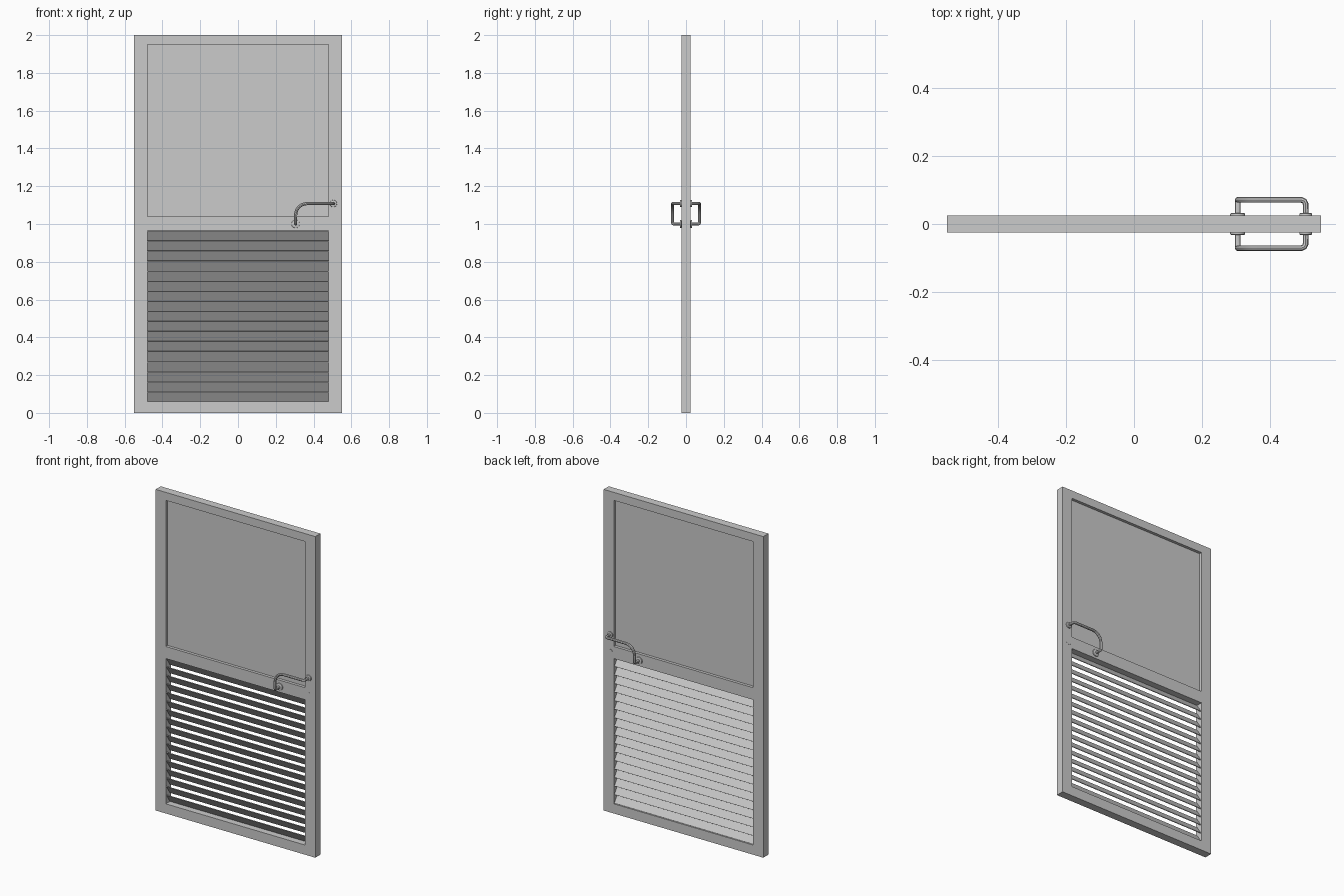
import bpy, bmesh, math
from mathutils import Matrix, Vector

if "Cube" in bpy.data.objects:
    bpy.data.objects.remove(bpy.data.objects["Cube"])


def finish(bm, name, smooth=False):
    bmesh.ops.recalc_face_normals(bm, faces=bm.faces)
    me = bpy.data.meshes.new(name)
    bm.to_mesh(me)
    bm.free()
    ob = bpy.data.objects.new(name, me)
    bpy.context.collection.objects.link(ob)
    if smooth:
        shade(ob)
    return ob


def shade(ob):
    bpy.ops.object.select_all(action='DESELECT')
    bpy.context.view_layer.objects.active = ob
    ob.select_set(True)
    bpy.ops.object.shade_smooth_by_angle(angle=math.radians(40))


def box(name, center, size, rot_x=0.0):
    bm = bmesh.new()
    mat = (Matrix.Translation(center) @ Matrix.Rotation(rot_x, 4, 'X')
           @ Matrix.Diagonal((*size, 1)))
    bmesh.ops.create_cube(bm, size=1, matrix=mat)
    return finish(bm, name)


def disc(name, x, z, radius, y0, y1, bevel=0.0):
    """Round plate lying on the door face."""
    bm = bmesh.new()
    mat = Matrix.Translation((x, (y0 + y1) / 2, z)) @ Matrix.Rotation(math.pi / 2, 4, 'X')
    bmesh.ops.create_cone(bm, cap_ends=True, segments=24, radius1=radius,
                          radius2=radius, depth=abs(y1 - y0), matrix=mat)
    if bevel:
        bmesh.ops.bevel(bm, geom=[e for e in bm.edges if len(e.link_faces) == 2 and
                                  max(len(f.verts) for f in e.link_faces) > 4],
                        offset=bevel, segments=2, affect='EDGES', profile=0.5)
    return finish(bm, name, True)


def tube(name, pts, radius):
    cu = bpy.data.curves.new(name, 'CURVE')
    cu.dimensions = '3D'
    cu.bevel_depth = radius
    cu.bevel_resolution = 2
    sp = cu.splines.new('POLY')
    sp.points.add(len(pts) - 1)
    for p, co in zip(sp.points, pts):
        p.co = (*co, 1)
    ob = bpy.data.objects.new(name, cu)
    bpy.context.collection.objects.link(ob)
    bpy.ops.object.select_all(action='DESELECT')
    bpy.context.view_layer.objects.active = ob
    ob.select_set(True)
    bpy.ops.object.convert(target='MESH')
    shade(bpy.context.object)


# Door frame: one slab with two openings
T = 0.025
xs = [-0.55, -0.48, 0.48, 0.55]
zs = [0, 0.06, 0.965, 1.04, 1.95, 2.0]
bm = bmesh.new()
grid = [[bm.verts.new((x, -T, z)) for z in zs] for x in xs]
for i in range(3):
    for j in range(5):
        if i == 1 and j in (1, 3):
            continue
        bm.faces.new((grid[i][j], grid[i + 1][j], grid[i + 1][j + 1], grid[i][j + 1]))
ext = bmesh.ops.extrude_face_region(bm, geom=bm.faces[:], use_keep_orig=True)
bmesh.ops.translate(bm, vec=(0, 2 * T, 0),
                    verts=[v for v in ext['geom'] if isinstance(v, bmesh.types.BMVert)])
finish(bm, "door_frame")

# Upper recessed panel
box("upper_panel", (0, 0, 1.495), (0.962, 0.014, 0.912))

# Louver slats sloping down toward the back
N = 17
pitch = 0.905 / N
for k in range(N):
    box(f"louver_slat_{k + 1}", (0, 0, 0.06 + (k + 0.5) * pitch),
        (0.962, 0.062, 0.004), -math.radians(56))

# Handles, rosettes and lock covers on both faces
for s, side in ((-1, "front"), (1, "back")):
    y = s * 0.071
    path = [(0.305, s * 0.02, 1.0), (0.305, s * 0.064, 1.0),
            (0.305, s * 0.069, 1.002), (0.305, y, 1.007)]
    for a in range(0, 91, 15):
        t = math.radians(a)
        path.append((0.365 - 0.06 * math.cos(t), y, 1.048 + 0.06 * math.sin(t)))
    path += [(0.492, y, 1.108), (0.501, s * 0.067, 1.108),
             (0.505, s * 0.058, 1.108), (0.505, s * 0.02, 1.108)]
    tube(f"{side}_handle", path, 0.0085)
    disc(f"{side}_lower_rosette", 0.305, 1.0, 0.022, s * 0.022, s * 0.032, 0.003)
    disc(f"{side}_upper_rosette", 0.505, 1.108, 0.019, s * 0.022, s * 0.032, 0.003)
    disc(f"{side}_lock_cover", 0.505, 1.0, 0.017, s * 0.022, s * 0.026)
